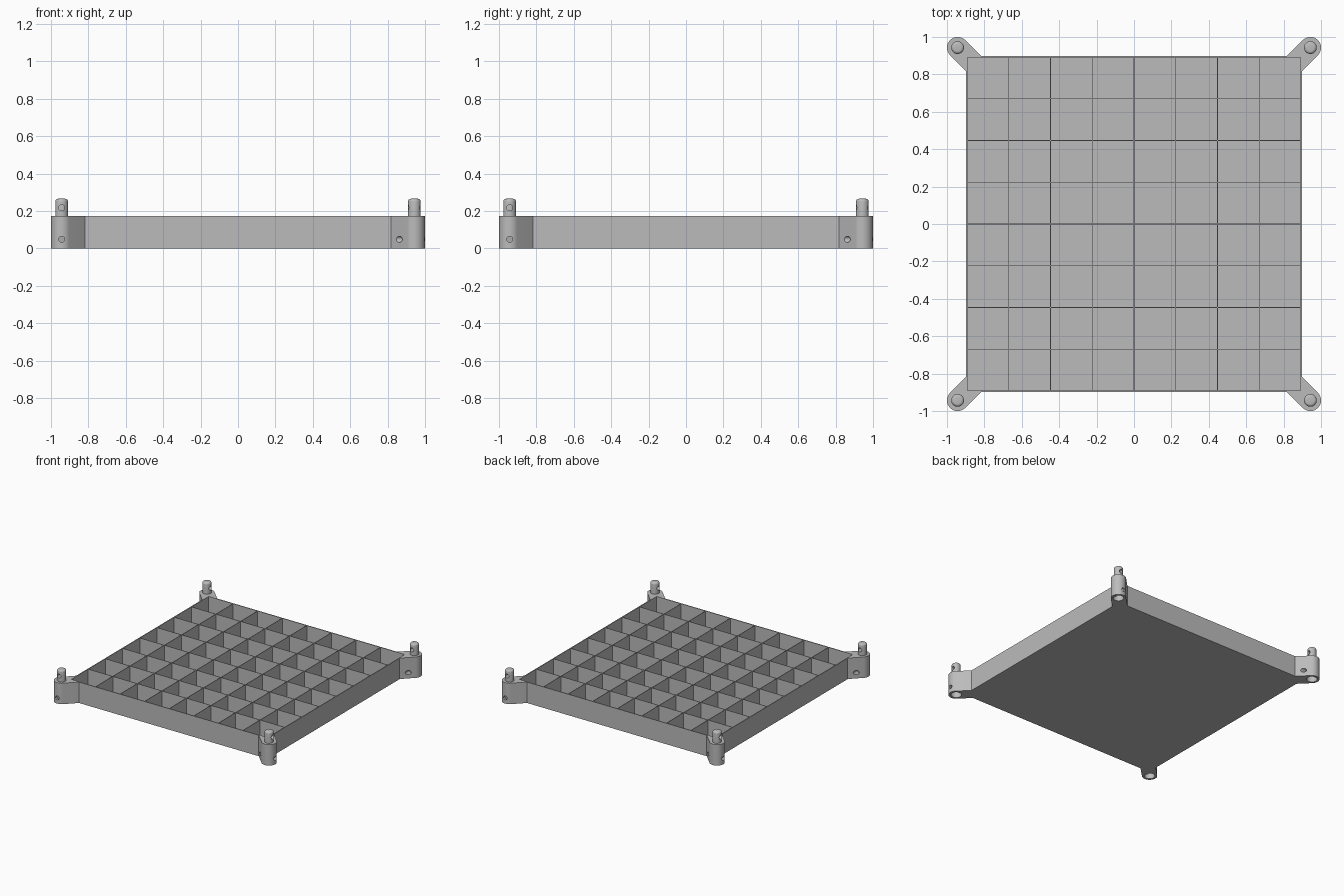
import bpy, bmesh, math
from mathutils import Matrix, Vector

cube = bpy.data.objects.get("Cube")
if cube:
    bpy.data.objects.remove(cube)

HALF, TOP, FLOOR = 0.898, 0.172, 0.01     # tray half width, rim height, floor height
POST, LUG_R, PIN_R = 0.943, 0.057, 0.034  # corner post position and radii
HOLE_R, SOCKET_R = 0.016, 0.04

grey = bpy.data.materials.new("plain grey")
grey.use_nodes = True
colour = (0.5, 0.5, 0.5, 1)
grey.diffuse_color = colour
grey.node_tree.nodes["Principled BSDF"].inputs["Base Color"].default_value = colour


def make_object(name, bm):
    bmesh.ops.recalc_face_normals(bm, faces=bm.faces)
    mesh = bpy.data.meshes.new(name)
    bm.to_mesh(mesh)
    bm.free()
    mesh.materials.append(grey)
    obj = bpy.data.objects.new(name, mesh)
    bpy.context.collection.objects.link(obj)
    return obj


def cylinder(name, radius, depth, centre, along_x=False, round_top=0):
    bm = bmesh.new()
    bmesh.ops.create_cone(bm, cap_ends=True, segments=32, radius1=radius,
                          radius2=radius, depth=depth)
    if round_top:
        rim = [e for e in bm.edges if all(v.co.z > 0 for v in e.verts)]
        bmesh.ops.bevel(bm, geom=rim, offset=round_top, segments=4,
                        profile=0.5, affect='EDGES')
    if along_x:
        bmesh.ops.rotate(bm, verts=bm.verts, matrix=Matrix.Rotation(math.pi / 2, 3, 'Y'))
    bmesh.ops.translate(bm, verts=bm.verts, vec=centre)
    return make_object(name, bm)


def drill(obj, cutters):
    bpy.ops.object.select_all(action='DESELECT')
    bpy.context.view_layer.objects.active = obj
    obj.select_set(True)
    for cutter in cutters:
        mod = obj.modifiers.new("drill", 'BOOLEAN')
        mod.operation, mod.solver, mod.object = 'DIFFERENCE', 'EXACT', cutter
        bpy.ops.object.modifier_apply(modifier=mod.name)
        bpy.data.objects.remove(cutter)
    bpy.ops.object.shade_smooth_by_angle(angle=math.radians(35))


# Tray: grid of cells sunk between thin dividers, with an outer wall and a base
bm = bmesh.new()
inner = HALF - 0.005
bmesh.ops.create_grid(bm, x_segments=8, y_segments=8, size=inner)
bmesh.ops.translate(bm, verts=bm.verts, vec=(0, 0, TOP))
cells = list(bm.faces)
bmesh.ops.inset_individual(bm, faces=cells, thickness=0.003)
sunk = bmesh.ops.extrude_discrete_faces(bm, faces=cells)["faces"]
bmesh.ops.translate(bm, verts=list({v for f in sunk for v in f.verts}),
                    vec=(0, 0, FLOOR - TOP))
border = [e for e in bm.edges if e.is_boundary]
for scale, drop in ((HALF / inner, 0), (1, -TOP)):
    new = bmesh.ops.extrude_edge_only(bm, edges=border)["geom"]
    verts = [g for g in new if isinstance(g, bmesh.types.BMVert)]
    border = [g for g in new if isinstance(g, bmesh.types.BMEdge) and g.is_boundary]
    bmesh.ops.scale(bm, verts=verts, vec=(scale, scale, 1))
    bmesh.ops.translate(bm, verts=verts, vec=(0, 0, drop))
bmesh.ops.contextual_create(bm, geom=border)
make_object("tray", bm)

# Corner lug: rounded arm that wraps the tray corner, with a socket and a cross hole
bm = bmesh.new()
centre = Vector((POST, -POST, 0))
steps = 24
outline = []
for i in range(steps + 1):
    a = math.radians(-135) + math.pi * i / steps
    outline.append(centre + LUG_R * Vector((math.cos(a), math.sin(a), 0)))
reach = POST - (POST - HALF) * 2 - LUG_R * math.sqrt(2) + (POST - HALF)
outline += [Vector((HALF, -reach, 0)), Vector((HALF, -HALF, 0)), Vector((reach, -HALF, 0))]
face = bm.faces.new([bm.verts.new(p) for p in outline])
up = bmesh.ops.extrude_face_region(bm, geom=[face])["geom"]
bmesh.ops.translate(bm, verts=[g for g in up if isinstance(g, bmesh.types.BMVert)],
                    vec=(0, 0, TOP))
lug = make_object("corner_lug_1", bm)
drill(lug, [cylinder("socket_cutter", SOCKET_R, 0.2, (POST, -POST, 0)),
            cylinder("lug_hole_cutter", HOLE_R, 0.3, (POST, -POST, 0.048), True)])

# Pin: round-topped peg with a matching cross hole
pin_top = 0.265
pin = cylinder("pin_1", PIN_R, pin_top - TOP + 0.01,
               (POST, -POST, (pin_top + TOP - 0.01) / 2), round_top=0.015)
drill(pin, [cylinder("pin_hole_cutter", HOLE_R, 0.2, (POST, -POST, 0.217), True)])

# Repeat lug and pin around the four corners
for part, name in ((lug, "corner_lug"), (pin, "pin")):
    for i in range(1, 4):
        copy = bpy.data.objects.new(f"{name}_{i + 1}", part.data)
        copy.rotation_euler.z = i * math.pi / 2
        bpy.context.collection.objects.link(copy)
